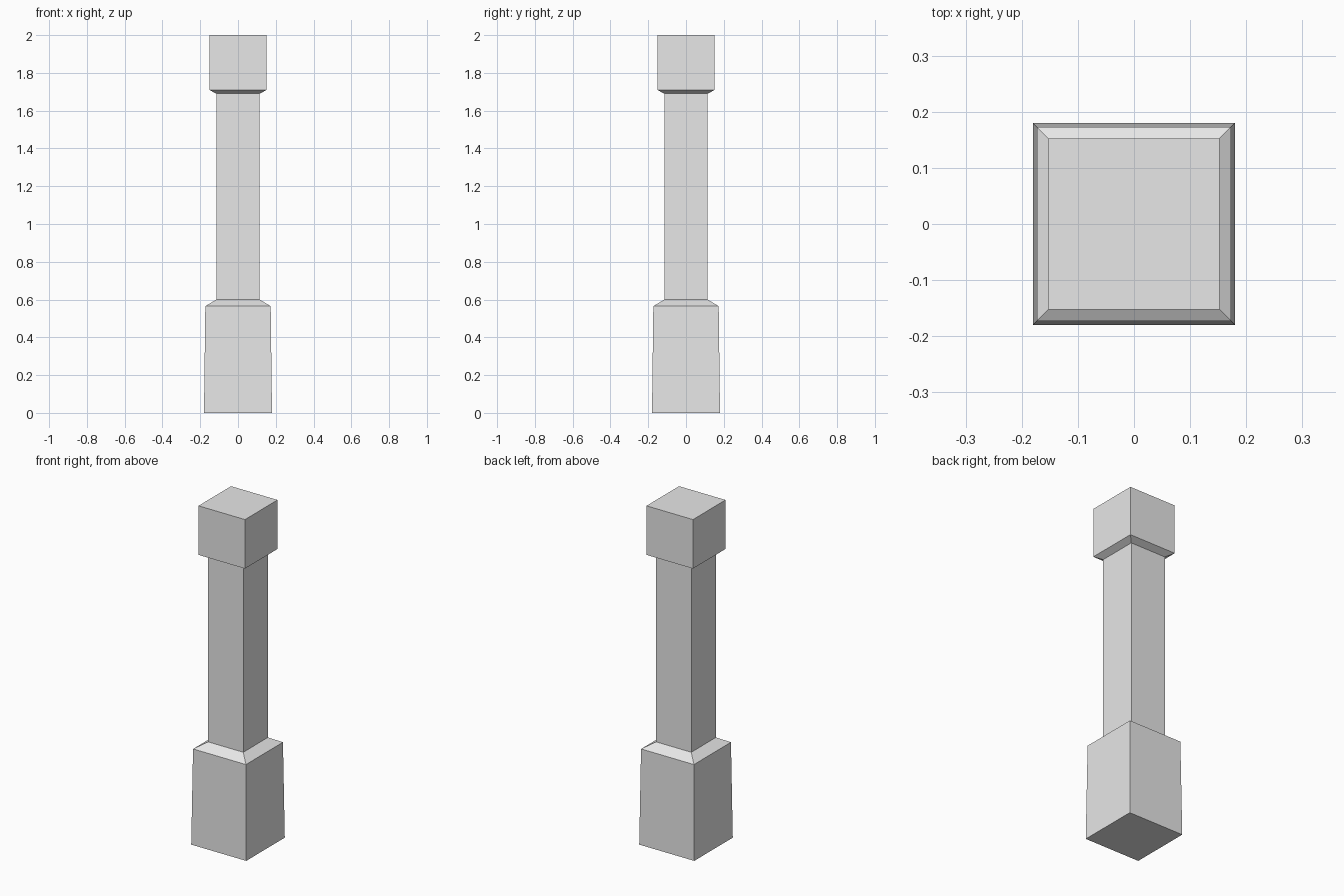
import bpy
import bmesh

default_cube = bpy.data.objects.get("Cube")
if default_cube:
    bpy.data.objects.remove(default_cube, do_unlink=True)

# Plain grey stone
GREY = (0.8, 0.8, 0.8, 1.0)
stone = bpy.data.materials.new("grey_stone")
stone.use_nodes = True
stone.diffuse_color = GREY
stone.node_tree.nodes["Principled BSDF"].inputs["Base Color"].default_value = GREY

# Pillar outline: (half width, height)
PROFILE = [
    (0.18, 0.0),     # foot of the tapered plinth
    (0.173, 0.565),  # plinth shoulder
    (0.115, 0.6),    # shaft bottom
    (0.115, 1.69),   # shaft top
    (0.152, 1.71),   # flare under the cap
    (0.152, 2.0),    # cap top
]
CORNERS = [(-1, -1), (1, -1), (1, 1), (-1, 1)]

# Square rings joined into one closed pillar
bm = bmesh.new()
rings = [[bm.verts.new((x * w, y * w, z)) for x, y in CORNERS] for w, z in PROFILE]
for low, high in zip(rings, rings[1:]):
    for i in range(4):
        j = (i + 1) % 4
        bm.faces.new((low[i], low[j], high[j], high[i]))
bm.faces.new(rings[0][::-1])
bm.faces.new(rings[-1])
bmesh.ops.recalc_face_normals(bm, faces=bm.faces)

mesh = bpy.data.meshes.new("pillar")
bm.to_mesh(mesh)
bm.free()
mesh.materials.append(stone)
pillar = bpy.data.objects.new("pillar", mesh)
bpy.context.collection.objects.link(pillar)
